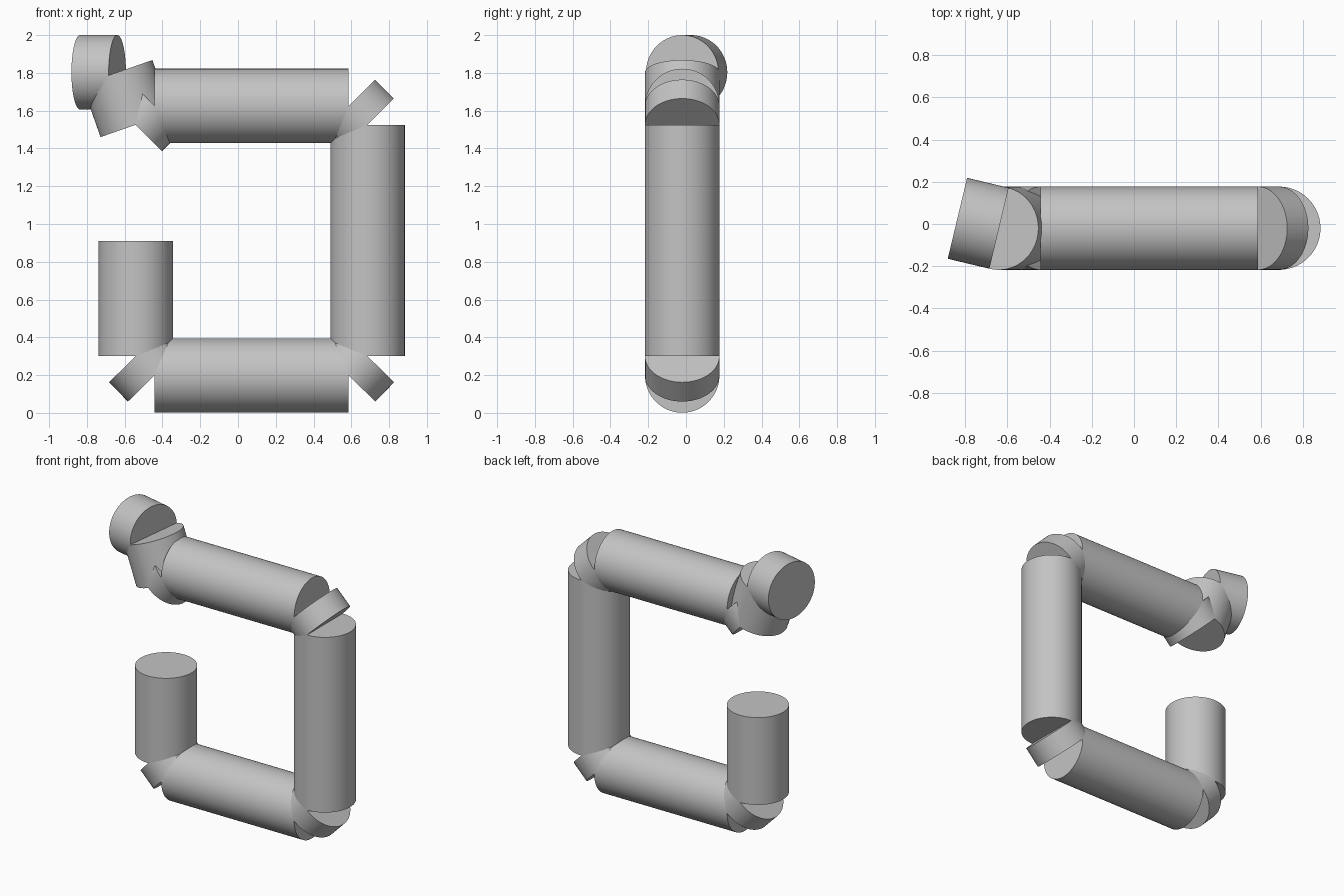
import bpy
from mathutils import Vector

cube = bpy.data.objects.get("Cube")
if cube:
    bpy.data.objects.remove(cube, do_unlink=True)

# One plain grey for the whole pipe
grey = bpy.data.materials.new("plain grey")
grey.use_nodes = True
colour = (0.55, 0.55, 0.55, 1)
grey.diffuse_color = colour
grey.node_tree.nodes["Principled BSDF"].inputs["Base Color"].default_value = colour

RADIUS = 0.197
Y = -0.02


def pipe(name, start, end):
    """Closed straight cylinder between two points."""
    start, end = Vector(start), Vector(end)
    axis = end - start
    bpy.ops.mesh.primitive_cylinder_add(
        vertices=96, radius=RADIUS, depth=axis.length, location=(start + end) / 2,
        rotation=axis.to_track_quat('Z', 'Y').to_euler())
    obj = bpy.context.object
    obj.name = name
    obj.data.materials.append(grey)
    bpy.ops.object.shade_smooth_by_angle()


# Centre line of the bent pipe; each segment is a square-cut cylinder
path = [
    (-0.542, Y, 0.91),
    (-0.542, Y, 0.3),
    (-0.442, Y, 0.198),
    (0.586, Y, 0.198),
    (0.686, Y, 0.3),
    (0.686, Y, 1.525),
    (0.586, Y, 1.625),
    (-0.442, Y, 1.625),
    (-0.542, Y, 1.525),
    (-0.639, Y, 1.803),
    (-0.836, 0.027, 1.803),
]
names = [
    "left_upright", "lower_left_elbow", "bottom_pipe", "lower_right_elbow",
    "right_upright", "upper_right_elbow", "top_pipe", "upper_left_elbow",
    "tilted_neck", "end_stub",
]
for name, start, end in zip(names, path, path[1:]):
    pipe(name, start, end)
